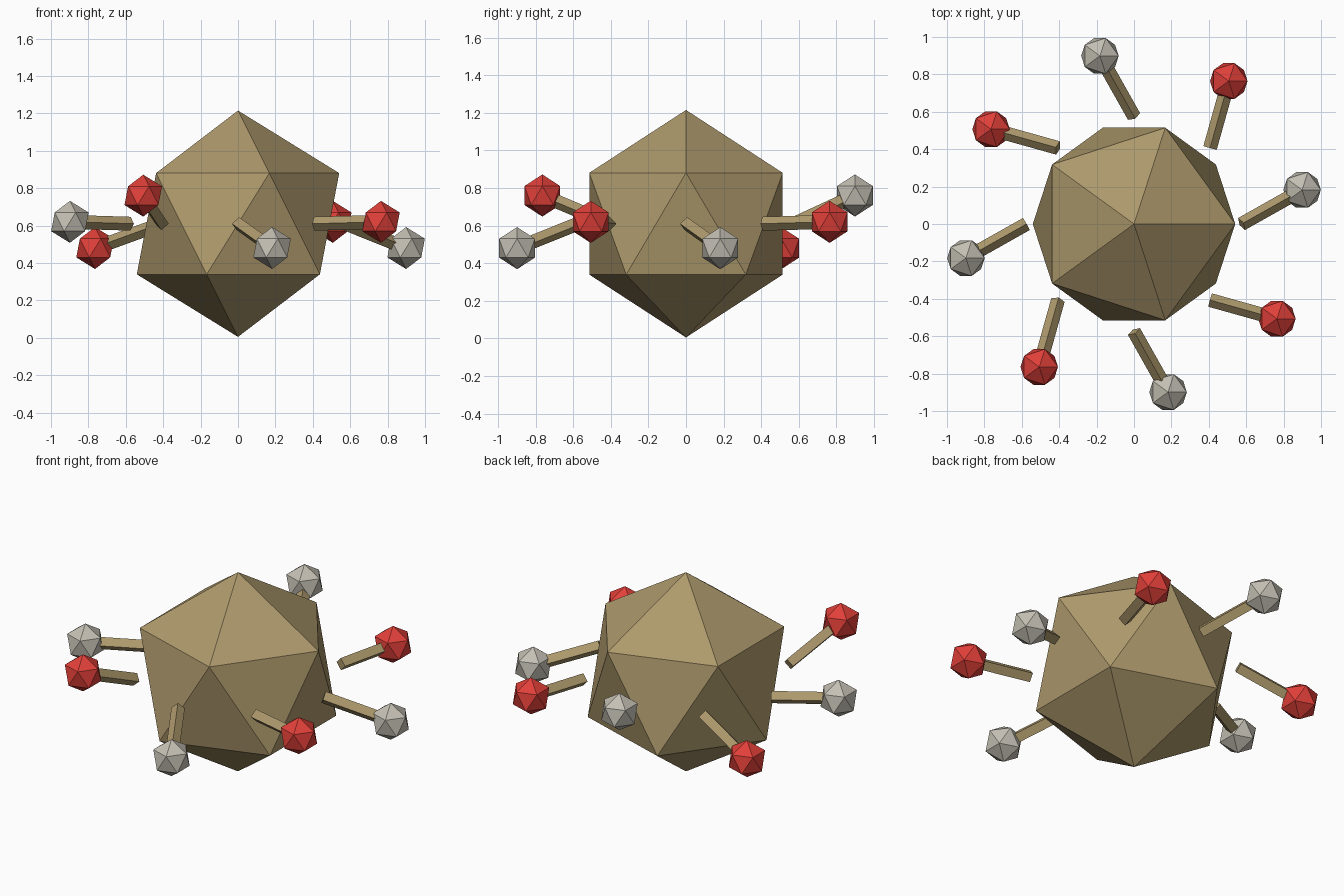
import bpy
from math import cos, sin, pi
from mathutils import Vector

if "Cube" in bpy.data.objects:
    bpy.data.objects.remove(bpy.data.objects["Cube"])

CENTRE_Z = 0.61


def material(name, rgb):
    m = bpy.data.materials.new(name)
    m.diffuse_color = (*rgb, 1)
    m.use_nodes = True
    m.node_tree.nodes["Principled BSDF"].inputs["Base Color"].default_value = m.diffuse_color
    return m


tan = material("tan", (0.42, 0.32, 0.15))
red = material("red", (0.75, 0.05, 0.04))
pale = material("pale_grey", (0.55, 0.52, 0.45))


def ball(name, radius, location, mat):
    bpy.ops.mesh.primitive_ico_sphere_add(subdivisions=1, radius=radius, location=location)
    ob = bpy.context.object
    ob.name = name
    ob.data.materials.append(mat)


def rod(name, start, end, radius, mat):
    axis = end - start
    bpy.ops.mesh.primitive_cylinder_add(vertices=4, radius=radius, depth=axis.length,
                                        location=(start + end) / 2)
    ob = bpy.context.object
    ob.name = name
    ob.rotation_euler = axis.to_track_quat('Z', 'Y').to_euler()
    ob.data.materials.append(mat)


# Faceted core
ball("core", 0.605, (0, 0, CENTRE_Z), tan)

# Eight swirling spikes, tips stepping through three heights
for k in range(8):
    a = k * pi / 4
    b = a + 0.2
    root = Vector((0.575 * cos(a), 0.575 * sin(a), CENTRE_Z))
    tip = Vector((0.917 * cos(b), 0.917 * sin(b), 0.48 + 0.14 * (k % 3)))
    rod(f"spike_rod_{k + 1}", root, tip, 0.037, tan)
    ball(f"spike_tip_{k + 1}", 0.112, tip, red if k % 2 else pale)
